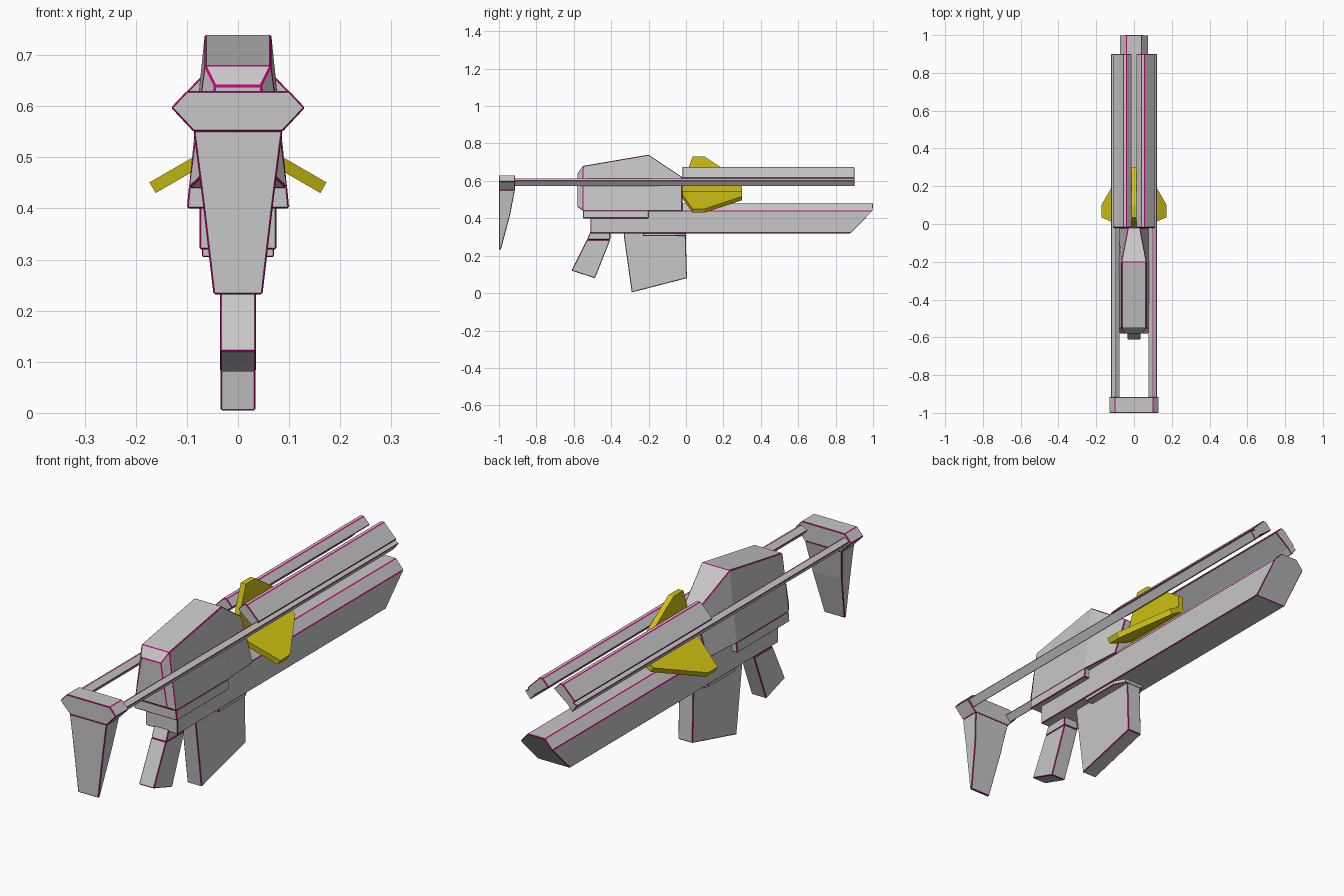
import bpy, bmesh, math
from mathutils import Matrix

if "Cube" in bpy.data.objects:
    bpy.data.objects.remove(bpy.data.objects["Cube"])


def material(name, rgb):
    m = bpy.data.materials.new(name)
    m.diffuse_color = (*rgb, 1)
    m.use_nodes = True
    m.node_tree.nodes["Principled BSDF"].inputs["Base Color"].default_value = m.diffuse_color
    return m


GREY = material("light grey", (0.57, 0.57, 0.57))
PINK = material("magenta trim", (0.56, 0.0, 0.19))
YELLOW = material("yellow", (0.62, 0.53, 0.006))


def loft(name, rings, mat=GREY, trim=0.003):
    """Skin a closed solid through rings of equal point count; trim edges in magenta."""
    bm = bmesh.new()
    vs = [[bm.verts.new(p) for p in ring] for ring in rings]
    n = len(rings[0])
    for a, b in zip(vs, vs[1:]):
        for i in range(n):
            j = (i + 1) % n
            bm.faces.new((a[i], a[j], b[j], b[i]))
    bm.faces.new(vs[0])
    bm.faces.new(vs[-1])
    bmesh.ops.recalc_face_normals(bm, faces=bm.faces)
    me = bpy.data.meshes.new(name)
    bm.to_mesh(me)
    bm.free()
    ob = bpy.data.objects.new(name, me)
    bpy.context.collection.objects.link(ob)
    me.materials.append(mat)
    if trim:
        me.materials.append(PINK)
        bev = ob.modifiers.new("trim", "BEVEL")
        bev.width = trim
        bev.segments = 1
        bev.limit_method = "ANGLE"
        bev.angle_limit = math.radians(12)
        bev.material = 1
    return ob


def along_y(name, xz, y0, y1, **kw):
    """Extrude an x-z cross-section along y."""
    return loft(name, [[(x, y, z) for x, z in xz] for y in (y0, y1)], **kw)


def across_x(name, yz, half, **kw):
    """Extrude a side profile symmetrically across x."""
    return loft(name, [[(x, y, z) for y, z in yz] for x in (-half, half)], **kw)


def trapezoid(y, top, zt, bot, zb):
    return [(-bot, y, zb), (bot, y, zb), (top, y, zt), (-top, y, zt)]


# receiver with chamfered rear cap and tapering nose
loft("receiver", [trapezoid(-0.58, 0.045, 0.64, 0.075, 0.46),
                  trapezoid(-0.55, 0.065, 0.68, 0.096, 0.44),
                  trapezoid(-0.20, 0.065, 0.74, 0.096, 0.44),
                  trapezoid(-0.02, 0.03, 0.62, 0.085, 0.44)])
loft("receiver_skirt", [trapezoid(-0.55, 0.096, 0.443, 0.10, 0.40),
                        trapezoid(-0.20, 0.096, 0.443, 0.10, 0.40)])

# lower barrel: chamfered top and raked muzzle
barrel = [(-0.075, 0.32), (0.075, 0.32), (0.075, 0.44),
          (0.04, 0.48), (-0.04, 0.48), (-0.075, 0.44)]
loft("lower_barrel", [[(x, -0.51, z) for x, z in barrel],
                      [(x, 0.88 if z < 0.4 else 1.0, z) for x, z in barrel]])

# paired upper rails and the slim rods that run back to the stock
for s, side in ((1, "right"), (-1, "left")):
    along_y("upper_rail_" + side,
            [(s * x, z) for x, z in ((0.04, 0.675), (0.055, 0.675), (0.112, 0.617),
                                     (0.082, 0.59), (0.012, 0.645))], -0.02, 0.9)
    along_y("stock_rod_" + side,
            [(s * x, z) for x, z in ((0.075, 0.597), (0.10, 0.615), (0.122, 0.602),
                                     (0.098, 0.57))], -0.92, 0.9, trim=0.002)

# shoulder stock: hexagonal cross bar and tapering leg
along_y("stock_bar", [(-0.10, 0.63), (0.10, 0.63), (0.131, 0.597), (0.087, 0.55),
                      (-0.087, 0.55), (-0.131, 0.597)], -1.0, -0.915)
loft("stock_leg", [[(-w, -1, z), (w, -1, z), (w, y, z), (-w, y, z)]
                   for w, y, z in ((0.087, -0.915, 0.552), (0.070, -0.94, 0.42),
                                   (0.048, -0.99, 0.232))])

# grip with collar, and magazine with its chamfered well plate
across_x("grip", [(-0.53, 0.285), (-0.405, 0.285), (-0.487, 0.08), (-0.612, 0.12)], 0.035)
across_x("grip_collar", [(-0.51, 0.33), (-0.405, 0.33), (-0.405, 0.285), (-0.53, 0.285)], 0.035)
across_x("magazine", [(-0.332, 0.325), (-0.332, 0.305), (-0.29, 0.004),
                      (0.005, 0.08), (-0.002, 0.325)], 0.034)
well = [(-0.07, -0.23), (0.07, -0.23), (0.07, -0.05), (0.045, 0.0),
        (-0.045, 0.0), (-0.07, -0.05)]
loft("magazine_well", [[(x, y, z) for x, y in well] for z in (0.305, 0.325)], trim=0.002)

# three yellow fins spaced evenly about the bore line
fin = [(-0.02, 0), (-0.02, 0.04), (0.035, 0.193), (0.10, 0.193), (0.30, 0.06), (0.30, 0)]
for i in range(3):
    ob = across_x("fin_%d" % (i + 1), fin, 0.012, mat=YELLOW, trim=0)
    ob.matrix_world = (Matrix.Translation((0, 0, 0.537))
                       @ Matrix.Rotation(math.radians(120 * i), 4, "Y"))
